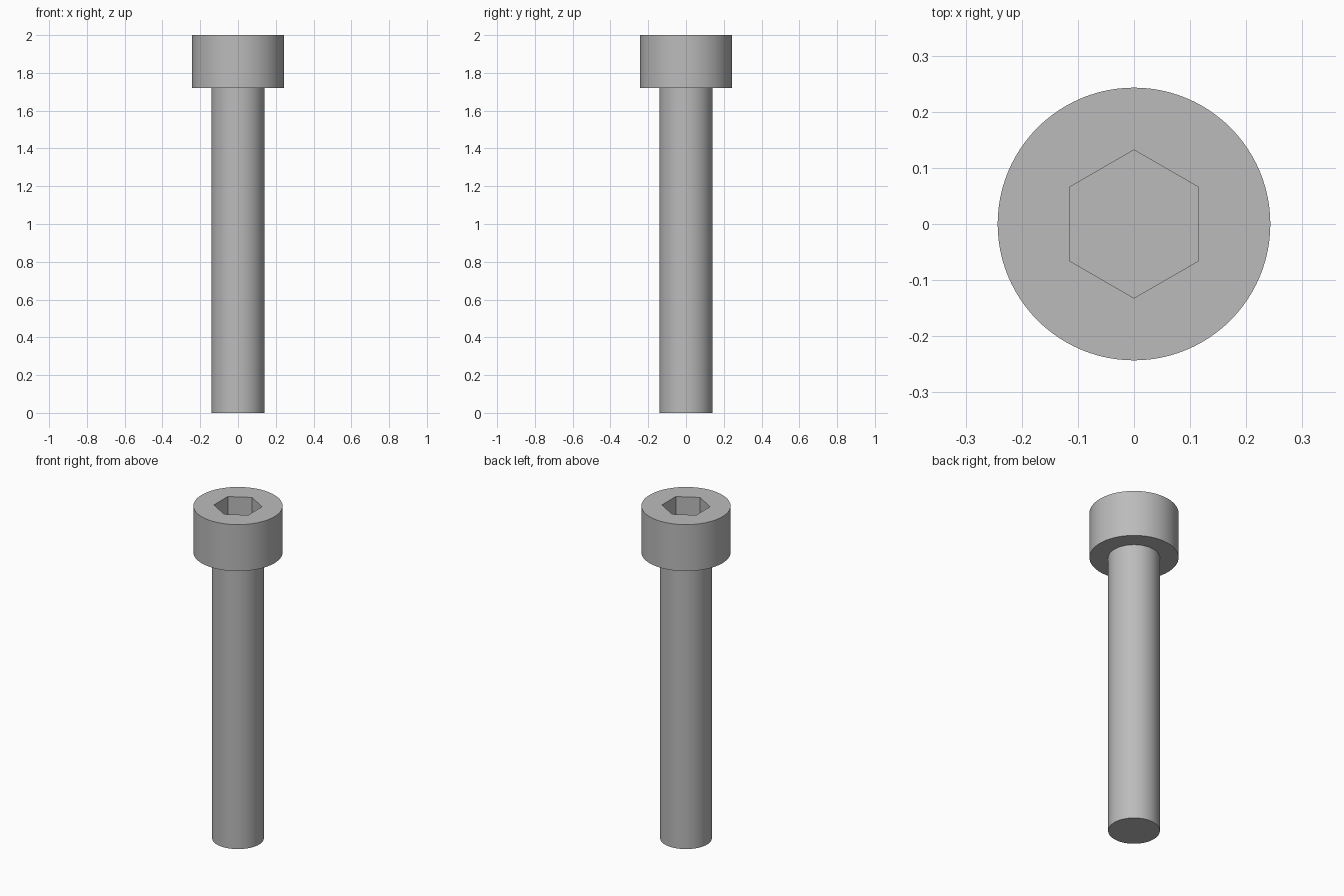
import bpy
import math

cube = bpy.data.objects.get("Cube")
if cube:
    bpy.data.objects.remove(cube, do_unlink=True)

HEIGHT = 2.0
HEAD_BASE = 1.72
HEAD_RADIUS = 0.243
SHANK_RADIUS = 0.141
HEX_RADIUS = 0.132
SOCKET_DEPTH = 0.143

steel = bpy.data.materials.new("steel grey")
steel.use_nodes = True
color = (0.5, 0.5, 0.5, 1)
steel.diffuse_color = color
steel.node_tree.nodes["Principled BSDF"].inputs["Base Color"].default_value = color


def cylinder(name, radius, bottom, top, sides, turn=0.0):
    bpy.ops.mesh.primitive_cylinder_add(
        vertices=sides, radius=radius, depth=top - bottom,
        location=(0, 0, (bottom + top) / 2), rotation=(0, 0, turn))
    obj = bpy.context.object
    obj.name = name
    obj.data.materials.append(steel)
    return obj


# Plain round shank, running up to the underside of the head
shank = cylinder("shank", SHANK_RADIUS, 0, HEAD_BASE, 96)
bpy.ops.object.shade_smooth_by_angle(angle=math.radians(30))

# Cylindrical head
head = cylinder("head", HEAD_RADIUS, HEAD_BASE, HEIGHT, 96)

# Hexagonal socket, with corners towards front and back
cutter = cylinder("socket_cutter", HEX_RADIUS, HEIGHT - SOCKET_DEPTH, HEIGHT + 0.1, 6)
cutter.hide_render = True
cut = head.modifiers.new("socket", 'BOOLEAN')
cut.operation = 'DIFFERENCE'
cut.solver = 'EXACT'
cut.object = cutter

bpy.ops.object.select_all(action='DESELECT')
head.select_set(True)
bpy.context.view_layer.objects.active = head
bpy.ops.object.modifier_apply(modifier=cut.name)
bpy.data.objects.remove(cutter, do_unlink=True)
bpy.ops.object.shade_smooth_by_angle(angle=math.radians(30))
